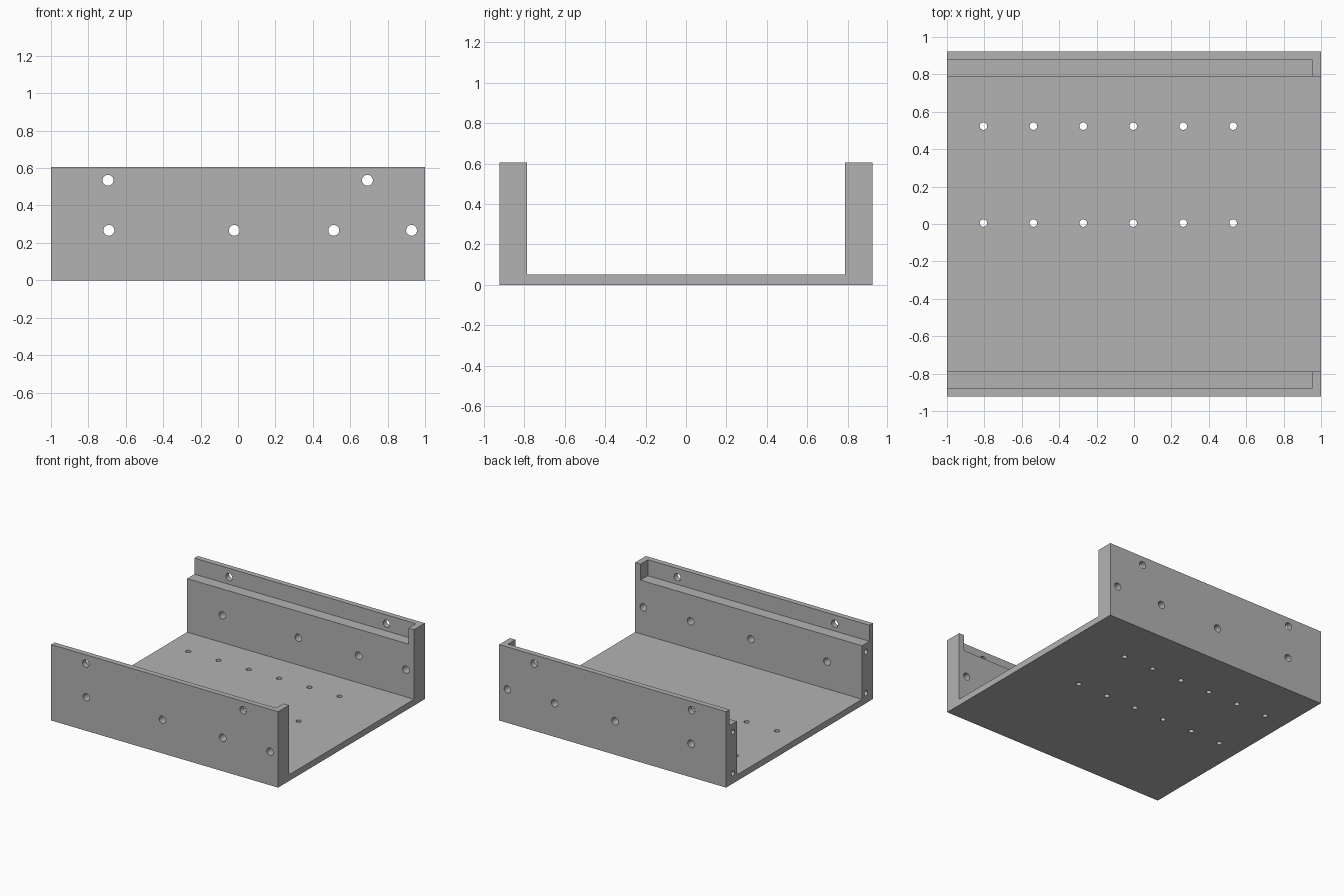
import bpy, bmesh
from mathutils import Matrix, Vector

cube = bpy.data.objects.get("Cube")
if cube:
    bpy.data.objects.remove(cube, do_unlink=True)

OUT_Y, IN_Y, LIP_Y = 0.923, 0.788, 0.88
TOP, FLOOR, LEDGE, STOP_X = 0.605, 0.05, 0.477, 0.952

grey = bpy.data.materials.new("plain grey")
grey.use_nodes = True
grey.diffuse_color = (0.45, 0.45, 0.45, 1)
bsdf = next(n for n in grey.node_tree.nodes if n.type == 'BSDF_PRINCIPLED')
bsdf.inputs["Base Color"].default_value = grey.diffuse_color


def make_object(name, bm):
    bmesh.ops.recalc_face_normals(bm, faces=bm.faces)
    mesh = bpy.data.meshes.new(name)
    bm.to_mesh(mesh)
    bm.free()
    mesh.materials.append(grey)
    obj = bpy.data.objects.new(name, mesh)
    bpy.context.collection.objects.link(obj)
    return obj


def add_box(bm, low, high):
    low, high = Vector(low), Vector(high)
    place = Matrix.Translation((low + high) / 2) @ Matrix.Diagonal((*(high - low), 1))
    bmesh.ops.create_cube(bm, size=1, matrix=place)


def add_drill(bm, centre, axis, radius, length):
    turn = Vector(axis).to_track_quat('Z', 'Y').to_matrix().to_4x4()
    bmesh.ops.create_cone(bm, cap_ends=True, segments=32, radius1=radius, radius2=radius,
                          depth=length, matrix=Matrix.Translation(centre) @ turn)


# U-shaped body: floor with two side walls, extruded along x
half = [(OUT_Y, 0), (OUT_Y, TOP), (IN_Y, TOP), (IN_Y, FLOOR)]
outline = half + [(-y, z) for y, z in reversed(half)]
bm = bmesh.new()
end = bm.faces.new([bm.verts.new((-1, y, z)) for y, z in outline])
pulled = bmesh.ops.extrude_face_region(bm, geom=[end])
bmesh.ops.translate(bm, vec=(2, 0, 0),
                    verts=[v for v in pulled["geom"] if isinstance(v, bmesh.types.BMVert)])
body = make_object("channel_tray", bm)

# Ledge recesses along the wall tops, stopped short of the left end
ledges = bmesh.new()
for side in (-1, 1):
    ys = sorted((side * (IN_Y - 0.1), side * LIP_Y))
    add_box(ledges, (-1.1, ys[0], LEDGE), (STOP_X, ys[1], TOP + 0.1))

# Holes through the walls, and screw holes in the right ends
wall_holes, end_holes = bmesh.new(), bmesh.new()
for side in (-1, 1):
    y = side * (OUT_Y + IN_Y) / 2
    for x, z in [(-0.69, 0.267), (-0.02, 0.267), (0.512, 0.267), (0.928, 0.267),
                 (-0.695, 0.535), (0.692, 0.535)]:
        add_drill(wall_holes, (x, y, z), (0, 1, 0), 0.029, 0.3)
    for z in (0.08, 0.41):
        add_drill(end_holes, (-1, side * 0.838, z), (1, 0, 0), 0.02, 0.4)

# Two rows of holes through the floor
floor_holes = bmesh.new()
for column in range(6):
    for y in (0.005, 0.523):
        add_drill(floor_holes, (-0.805 + 0.267 * column, y, FLOOR / 2), (0, 0, 1), 0.02, 0.2)

# Cut everything out of the body, then drop the cutters
cutters = [make_object(name, shape) for name, shape in
           [("ledge_cutter", ledges), ("wall_hole_cutter", wall_holes),
            ("end_hole_cutter", end_holes), ("floor_hole_cutter", floor_holes)]]
for cutter in cutters:
    cutter.hide_render = True
    cut = body.modifiers.new(cutter.name, 'BOOLEAN')
    cut.operation, cut.solver, cut.object = 'DIFFERENCE', 'EXACT', cutter

bpy.ops.object.select_all(action='DESELECT')
body.select_set(True)
bpy.context.view_layer.objects.active = body
for cutter in cutters:
    bpy.ops.object.modifier_apply(modifier=cutter.name)
    bpy.data.objects.remove(cutter, do_unlink=True)
bpy.ops.object.shade_smooth_by_angle(angle=0.5)
